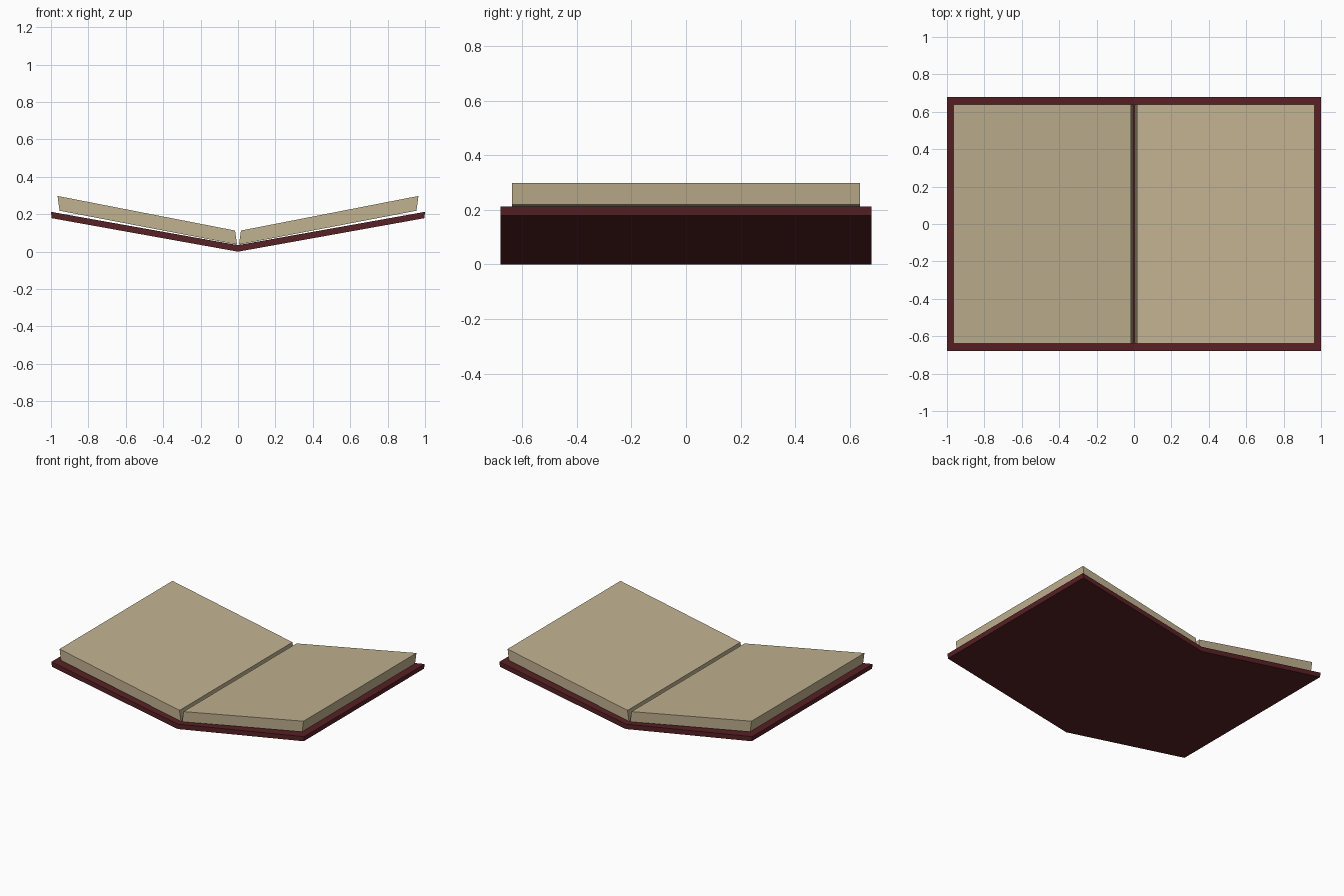
import bpy
import bmesh

if "Cube" in bpy.data.objects:
    bpy.data.objects.remove(bpy.data.objects["Cube"])


def material(name, rgb):
    m = bpy.data.materials.new(name)
    m.diffuse_color = (*rgb, 1)
    m.use_nodes = True
    m.node_tree.nodes["Principled BSDF"].inputs["Base Color"].default_value = m.diffuse_color
    return m


leather = material("dark red leather", (0.098, 0.015, 0.018))
paper = material("aged paper", (0.53, 0.44, 0.28))


def extrude_profile(name, profile, half_depth, mat):
    """Extrude an x/z outline along y, centred on y = 0."""
    bm = bmesh.new()
    face = bm.faces.new([bm.verts.new((x, -half_depth, z)) for x, z in profile])
    ext = bmesh.ops.extrude_face_region(bm, geom=[face])["geom"]
    verts = [g for g in ext if isinstance(g, bmesh.types.BMVert)]
    bmesh.ops.translate(bm, vec=(0, 2 * half_depth, 0), verts=verts)
    bmesh.ops.recalc_face_normals(bm, faces=bm.faces)
    mesh = bpy.data.meshes.new(name)
    bm.to_mesh(mesh)
    bm.free()
    mesh.materials.append(mat)
    obj = bpy.data.objects.new(name, mesh)
    bpy.context.collection.objects.link(obj)
    return obj


# Open cover: one shallow V folded at the spine
half = [(0.996, 0.179), (1.0, 0.213)]
cover = [(0, 0)] + half + [(0, 0.035)] + [(-x, z) for x, z in reversed(half)]
extrude_profile("cover", cover, 0.68, leather)

# Page blocks: slightly steeper than the cover, splayed at the gutter
block = [(0.005, 0.038), (0.954, 0.219), (0.965, 0.298), (0.016, 0.113)]
for side, s in (("left", -1), ("right", 1)):
    extrude_profile(side + "_pages", [(s * x, z) for x, z in block], 0.638, paper)
